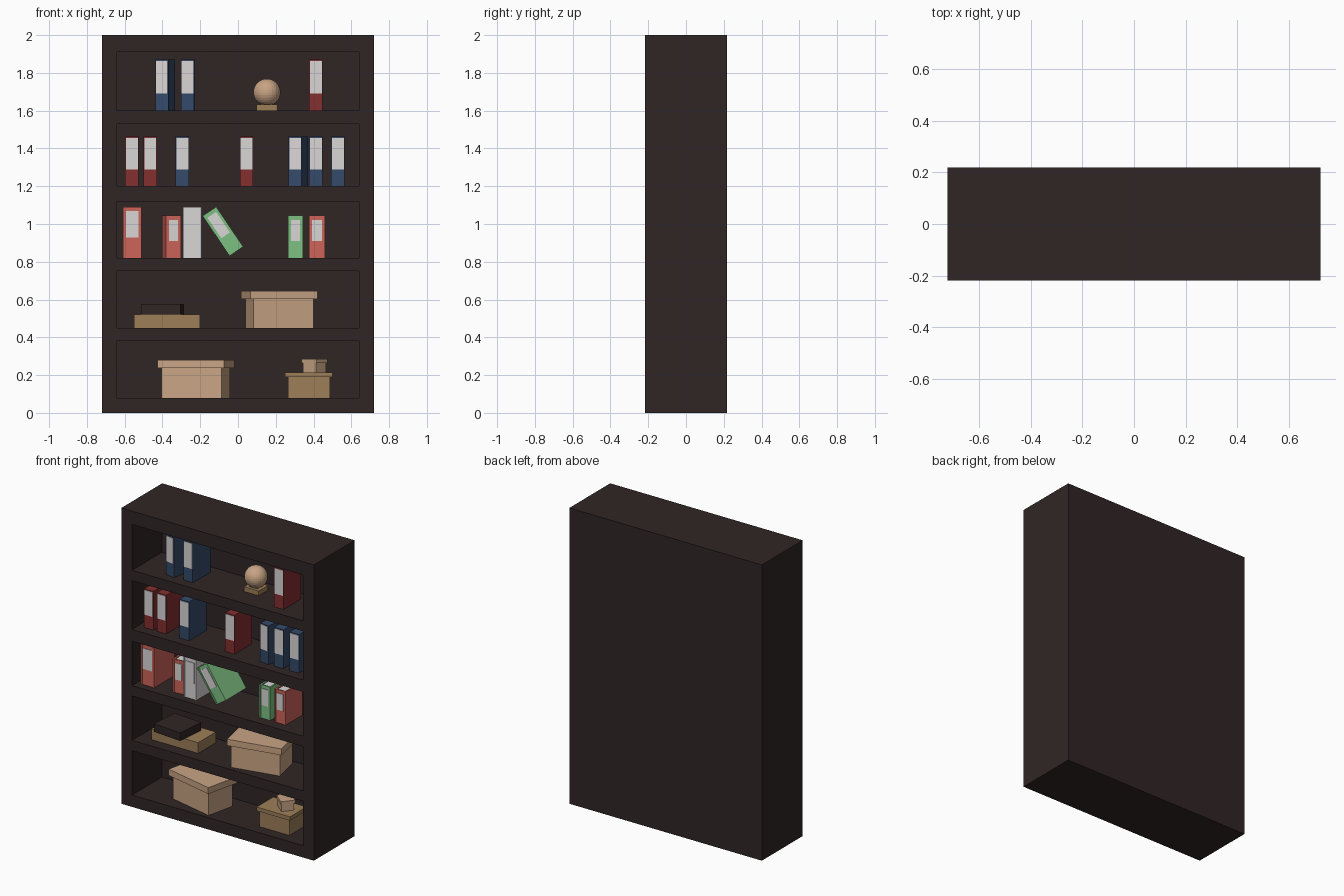
import bpy, bmesh, math
from mathutils import Matrix, Vector

if "Cube" in bpy.data.objects:
    bpy.data.objects.remove(bpy.data.objects["Cube"])


def mat(name, rgb):
    m = bpy.data.materials.new(name)
    lin = [((c / 255 + 0.055) / 1.055) ** 2.4 for c in rgb]
    m.diffuse_color = (*lin, 1)
    m.use_nodes = True
    m.node_tree.nodes["Principled BSDF"].inputs["Base Color"].default_value = m.diffuse_color
    return m


WOOD = mat("dark_wood", (48, 37, 37))
WHITE = mat("paper_white", (218, 214, 214))
RED = mat("dark_red", (132, 46, 47))
NAVY = mat("navy", (52, 74, 106))
CORAL = mat("coral_red", (205, 100, 90))
GREEN = mat("green", (125, 192, 130))
TAN = mat("tan", (200, 164, 132))
BROWN = mat("brown", (157, 126, 88))


def add_box(bm, x0, x1, y0, y1, z0, z1, mi=0):
    m = Matrix.Translation(((x0 + x1) / 2, (y0 + y1) / 2, (z0 + z1) / 2)) @ \
        Matrix.Diagonal((x1 - x0, y1 - y0, z1 - z0, 1))
    vs = bmesh.ops.create_cube(bm, size=1, matrix=m)["verts"]
    for f in {f for v in vs for f in v.link_faces}:
        f.material_index = mi


def finish(bm, name, mats, loc=(0, 0, 0), yaw=0, tilt=0):
    me = bpy.data.meshes.new(name)
    bm.to_mesh(me)
    bm.free()
    for m in mats:
        me.materials.append(m)
    ob = bpy.data.objects.new(name, me)
    ob.location = loc
    ob.rotation_euler = (0, math.radians(tilt), math.radians(yaw))
    bpy.context.collection.objects.link(ob)
    return ob


# Cabinet: one block with five recesses in the front
W, D, H, OX, BACK = 0.72, 0.218, 2.0, 0.64, 0.10
SHELVES = [(0.08, 0.38), (0.45, 0.75), (0.82, 1.12), (1.20, 1.53), (1.60, 1.91)]
bm = bmesh.new()


def quad(*pts):
    bm.faces.new([bm.verts.new(p) for p in pts])


def front(x0, x1, z0, z1, y):
    quad((x0, y, z0), (x1, y, z0), (x1, y, z1), (x0, y, z1))


add_box(bm, -W, W, -D, D, 0, H)
bm.faces.ensure_lookup_table()
bmesh.ops.delete(bm, geom=[f for f in bm.faces if f.calc_center_median().y < -D + 0.01],
                 context="FACES_ONLY")
front(-W, -OX, 0, H, -D)
front(OX, W, 0, H, -D)
z = 0
for z0, z1 in SHELVES:
    front(-OX, OX, z, z0, -D)
    front(-OX, OX, z0, z1, BACK)
    quad((-OX, -D, z0), (OX, -D, z0), (OX, BACK, z0), (-OX, BACK, z0))
    quad((-OX, -D, z1), (-OX, BACK, z1), (OX, BACK, z1), (OX, -D, z1))
    quad((-OX, -D, z0), (-OX, BACK, z0), (-OX, BACK, z1), (-OX, -D, z1))
    quad((OX, -D, z0), (OX, -D, z1), (OX, BACK, z1), (OX, BACK, z0))
    z = z1
front(-OX, OX, z, H, -D)
cabinet = finish(bm, "cabinet", [WOOD])


# Solid archive binder with a tall spine label; origin at the bottom of the spine
def binder(name, x, z, h, color, yaw=0, w=0.07):
    b = bmesh.new()
    add_box(b, -w / 2, w / 2, 0, 0.185, 0, h)
    add_box(b, -w / 2 + 0.004, w / 2 - 0.003, -0.003, 0.001, 0.34 * h, h - 0.006, 1)
    finish(b, name, [color, WHITE], (x, -0.152, z), yaw)


for i, (x, c, yaw) in enumerate([(-0.403, NAVY, -11), (-0.267, NAVY, -1), (0.412, RED, 0)]):
    binder(f"top_binder_{i}", x, 1.60, 0.27, c, yaw)
for i, (x, c, yaw) in enumerate([(-0.562, RED, 0), (-0.465, RED, 0), (-0.295, NAVY, 0),
                                 (0.045, RED, 0), (0.303, NAVY, -10), (0.412, NAVY, 0),
                                 (0.528, NAVY, 0)]):
    binder(f"middle_binder_{i}", x, 1.20, 0.262, c, yaw)


# Open folder: two covers, recessed spine, paper block and label; origin at mid height
def folder(name, x, y, z, w, d, h, color, yaw=0, tilt=0):
    b = bmesh.new()
    t, a, k = 0.01, w / 2, h / 2
    add_box(b, -a, -a + t, 0, d, -k, k)
    add_box(b, a - t, a, 0, d, -k, k)
    add_box(b, -a + t, a - t, 0.004, 0.014, -k, k)
    add_box(b, -a + t, a - t, 0.014, d - 0.01, -k + 0.005, k - 0.008, 1)
    add_box(b, -a + t + 0.006, a - t - 0.006, 0.0, 0.005, -k + 0.4 * h, k - 0.022, 1)
    finish(b, name, [color, WHITE], (x, y, z), yaw, tilt)


folder("coral_folder_tall", -0.56, -0.17, 0.955, 0.10, 0.22, 0.27, CORAL)
folder("coral_folder_left", -0.342, -0.15, 0.932, 0.08, 0.19, 0.224, CORAL, yaw=6)
folder("white_folder", -0.242, -0.17, 0.955, 0.097, 0.22, 0.27, WHITE)
folder("green_folder_leaning", -0.08, -0.17, 0.961, 0.087, 0.22, 0.255, GREEN, tilt=-34)
folder("green_folder", 0.304, -0.15, 0.932, 0.08, 0.185, 0.224, GREEN)
folder("coral_folder_right", 0.418, -0.15, 0.932, 0.083, 0.185, 0.224, CORAL)


# Storage box with an overhanging lid
def storage(name, x, y, z, w, d, h, lid, over, color, yaw):
    b = bmesh.new()
    add_box(b, -w / 2, w / 2, -d / 2, d / 2, 0, h - lid)
    w, d = w + 2 * over, d + 2 * over
    add_box(b, -w / 2, w / 2, -d / 2, d / 2, h - lid, h)
    finish(b, name, [color], (x, y, z), yaw)


storage("tan_box_upper", 0.219, -0.059, 0.45, 0.325, 0.20, 0.195, 0.043, 0.019, TAN, 12)
storage("tan_box_lower", -0.223, -0.057, 0.08, 0.325, 0.20, 0.20, 0.043, 0.019, TAN, -13)
storage("brown_box", 0.375, -0.07, 0.08, 0.222, 0.15, 0.135, 0.026, 0.014, BROWN, 0)
storage("small_tan_box", 0.405, -0.067, 0.215, 0.09, 0.08, 0.07, 0.02, 0.006, TAN, -40)

# Flat box with a dark case lying on it
b = bmesh.new()
add_box(b, -0.55, -0.20, -0.14, 0.05, 0.45, 0.522)
finish(b, "flat_brown_box", [BROWN])
b = bmesh.new()
add_box(b, -0.105, 0.105, -0.10, 0.10, 0, 0.055)
finish(b, "dark_case", [WOOD], (-0.40, -0.075, 0.522), -5)

# Ball ornament on a stepped base
b = bmesh.new()
add_box(b, -0.055, 0.055, -0.05, 0.05, 0, 0.032, 1)
add_box(b, -0.03, 0.03, -0.03, 0.03, 0.032, 0.042, 1)
bmesh.ops.create_uvsphere(b, u_segments=32, v_segments=16, radius=0.072,
                          matrix=Matrix.Translation((0, 0, 0.097)))
finish(b, "ball_ornament", [TAN, BROWN], (0.153, -0.026, 1.60))
